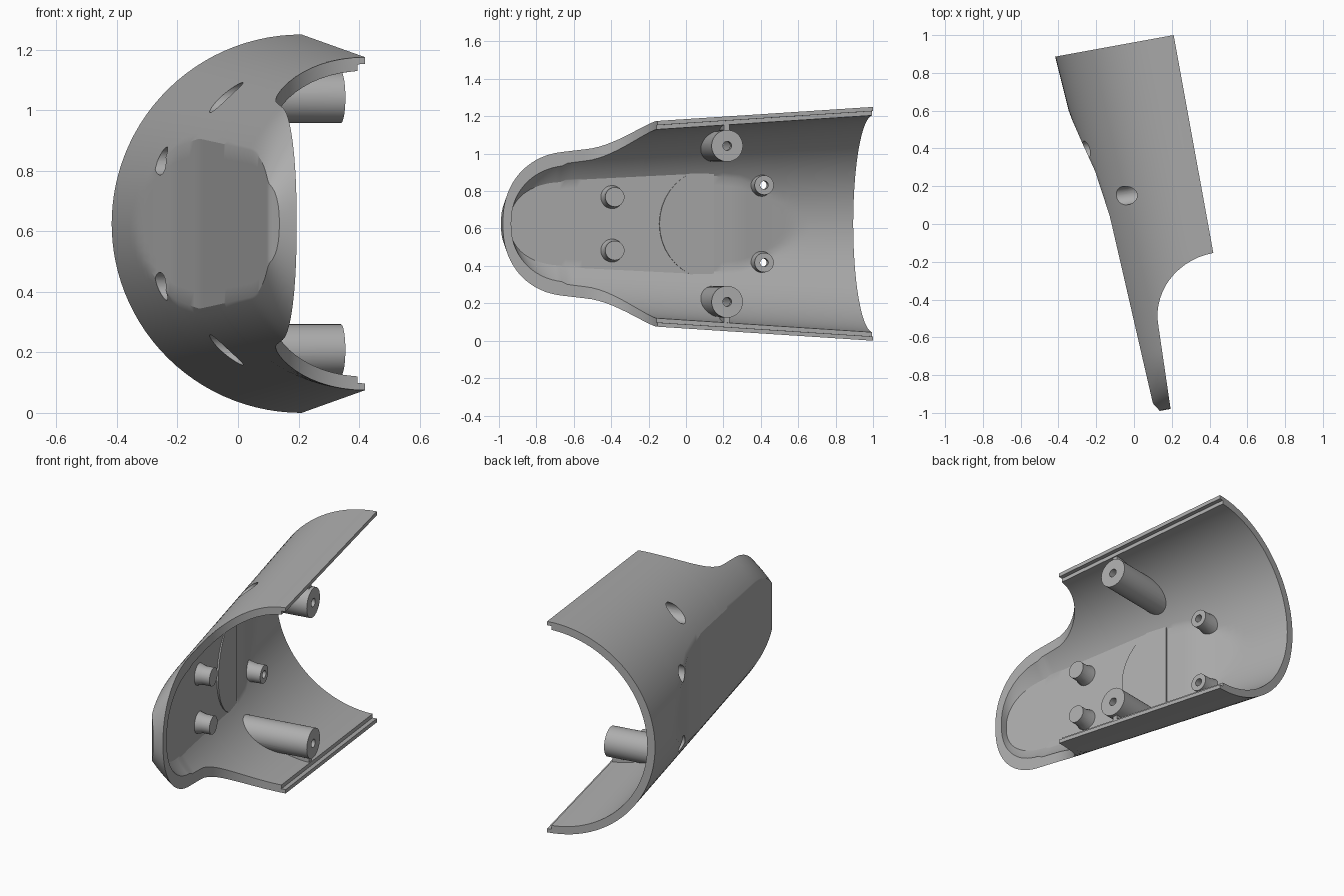
import bpy, bmesh, math
from mathutils import Vector

if "Cube" in bpy.data.objects:
    bpy.data.objects.remove(bpy.data.objects["Cube"])

grey = bpy.data.materials.new("plain_grey")
grey.use_nodes = True
grey.diffuse_color = (0.42, 0.42, 0.42, 1)
grey.node_tree.nodes["Principled BSDF"].inputs["Base Color"].default_value = (0.42, 0.42, 0.42, 1)

# Shell frame: s runs forward along the tilted axis, d is depth away from the open side
ORIGIN = Vector((0.21, 1.0, 0.625))
AXIS = Vector((0.179, -0.984, 0))
DEPTH = Vector((-0.984, -0.179, 0))
LENGTH, TIP, WALL, BULGE, MOUTH = 1.944, 0.324, 0.045, 1.02, 1.172
FLOOR = [(0, 0.70), (0.24, 0.634), (0.485, 0.576), (0.634, 0.538), (0.884, 0.504),
         (1.335, 0.483), (1.9, 0.457), (LENGTH, 0.428)]


def world(s, d, z):
    return ORIGIN + AXIS * s + DEPTH * d + Vector((0, 0, z))


def floor_depth(s):
    for (s0, d0), (s1, d1) in zip(FLOOR, FLOOR[1:]):
        if s <= s1:
            return d0 + (d1 - d0) * (s - s0) / (s1 - s0)
    return FLOOR[-1][1]


def edge_depth(s):
    # straight rim, then a rounded scoop down to the low front rim
    if s <= MOUTH:
        return 0.0
    u = max(0.0, (1.5 - s) / (1.5 - MOUTH))
    return 0.355 * math.sqrt(max(0.0, 1 - u * u)) + 0.015 * max(0.0, (s - 1.5) / 0.44)


def half_section(s, off, lip):
    """Points from the middle of the floor to the rim, moved inward by off."""
    u = min(1.0, max(0.0, (s - LENGTH + TIP) / TIP))
    k = max(0.0, 1 - u ** 2.3) ** (1 / 2.3)
    s -= off * u
    r = 0.625 - 0.064 * s - off
    deep = floor_depth(s) - off
    edge = min(edge_depth(s) + (lip if s <= MOUTH else 0), deep - 0.008)
    crease = max(0.25, math.acos(min(1, deep / (BULGE * r))))
    end = math.acos(edge / (BULGE * r))
    angles = [crease * i / 5 for i in range(5)]
    angles += [crease + (end - crease) * i / 22 for i in range(23)]
    kz = k * (1 - 0.3 * off / 0.4) if u > 0 else 1
    return [(s, min(deep, BULGE * r * math.cos(t)), kz * r * math.sin(t)) for t in angles]


def mirrored(half):
    return [(s, d, -z) for s, d, z in half[:0:-1]] + half


def flip(p):
    return (p[0], p[1], -p[2])


def shell_ring(s):
    outer, inner = half_section(s, 0, 0), half_section(s, WALL, 0.025)
    step = [half_section(s, WALL / 2, lip)[-1] for lip in (0, 0.025)]
    return (mirrored(outer) + step + mirrored(inner)[::-1] + [flip(p) for p in step[::-1]])


def envelope_ring(s):
    return mirrored(half_section(s, 0.02, 0))


def finish(name, bm):
    bmesh.ops.recalc_face_normals(bm, faces=bm.faces)
    mesh = bpy.data.meshes.new(name)
    bm.to_mesh(mesh)
    bm.free()
    ob = bpy.data.objects.new(name, mesh)
    bpy.context.collection.objects.link(ob)
    mesh.materials.append(grey)
    return ob


def loft(name, ring):
    stations = [MOUTH * i / 24 for i in range(25)]
    stations += [MOUTH + 0.328 * (1 - math.cos(math.pi / 2 * i / 14)) for i in range(1, 15)]
    stations += [1.5 + (LENGTH - 1.5) * math.sin(math.pi / 2 * i / 22) for i in range(1, 23)]
    bm = bmesh.new()
    rows = [[bm.verts.new(world(*p)) for p in ring(s)] for s in stations]
    n = len(rows[0])
    for a, b in zip(rows, rows[1:]):
        for i in range(n):
            bm.faces.new((a[i], a[(i + 1) % n], b[(i + 1) % n], b[i]))
    # back end: a strip between skins, or a plain cap
    bm.faces.new(rows[0])
    bmesh.ops.remove_doubles(bm, verts=bm.verts, dist=0.00002)
    bmesh.ops.dissolve_degenerate(bm, edges=bm.edges, dist=0.00001)
    return finish(name, bm)


def cylinder(name, s, z, d0, d1, r0, r1=None):
    bm = bmesh.new()
    bmesh.ops.create_cone(bm, cap_ends=True, segments=40, radius1=r0,
                          radius2=r0 if r1 is None else r1, depth=1)
    for v in bm.verts:
        v.co = world(s + v.co.x, d0 + (d1 - d0) * (v.co.z + 0.5), z + v.co.y)
    return finish(name, bm)


def box(name, s, d, z):
    bm = bmesh.new()
    bmesh.ops.create_cube(bm, size=1)
    for v in bm.verts:
        v.co = world(*(lo + (hi - lo) * (c + 0.5) for (lo, hi), c in zip((s, d, z), v.co)))
    return finish(name, bm)


def boolean(ob, other, operation="DIFFERENCE", keep=False):
    mod = ob.modifiers.new("cut", "BOOLEAN")
    mod.operation, mod.object, mod.solver = operation, other, "EXACT"
    bpy.context.view_layer.objects.active = ob
    bpy.ops.object.modifier_apply(modifier=mod.name)
    if not keep:
        bpy.data.objects.remove(other)


shell = loft("shell", shell_ring)
envelope = loft("envelope_helper", envelope_ring)
envelope.hide_render = True
parts = [shell]


def hollow_post(name, s, z, end, reach, r, base, sink, screw):
    """Post on the inner wall, with a wide recess outside and a small bore."""
    post = cylinder(name, s, z, end, reach, r)
    if base:
        boolean(post, cylinder("foot", s, z, base, reach, r, r * 1.5), "UNION")
    boolean(post, envelope, "INTERSECT", keep=True)
    recess = cylinder("recess_helper", s, z, end + 0.05, 0.8, sink)
    boolean(post, recess, keep=True)
    boolean(shell, recess)
    boolean(post, cylinder("bore_helper", s, z, -0.2, 0.8, screw))
    parts.append(post)


# Posts and ribs, mirrored above and below the middle
for side, label in ((1, "upper"), (-1, "lower")):
    hollow_post(label + "_front_standoff", 1.339, side * 0.143, 0.35, 0.5, 0.052, 0.40, 0.046, 0.022)
    hollow_post(label + "_back_standoff", 0.513, side * 0.207, 0.43, 0.62, 0.052, 0.48, 0.046, 0.022)
    hollow_post(label + "_large_boss", 0.79, side * 0.417, 0.012, 0.5, 0.085, None, 0.05, 0.024)
    rib = box(label + "_boss_rib", (0.775, 0.805), (0.03, 0.25), sorted((side * 0.49, side * 0.6)))
    boolean(rib, envelope, "INTERSECT", keep=True)
    parts.append(rib)

# Notch in the front rim
boolean(shell, box("notch_helper", (1.85, 2.1), (0.2, 0.395), (-0.06, 0.06)))

# Shallow round pad on the inner floor, showing only its front half
pad = cylinder("floor_pad", 0, 0, 0, 1, 0.3)
for v in pad.data.vertices:
    p = v.co - ORIGIN
    s = 0.78 + max(0.0, p.dot(AXIS))
    v.co = world(s, 0.44 + (1.08 - s) * 0.09 + 0.02 * round(p.dot(DEPTH)), p.z)
parts.append(pad)

bpy.data.objects.remove(envelope)
for ob in parts:
    bpy.ops.object.select_all(action="DESELECT")
    ob.select_set(True)
    bpy.context.view_layer.objects.active = ob
    bpy.ops.object.shade_smooth_by_angle(angle=math.radians(30))
